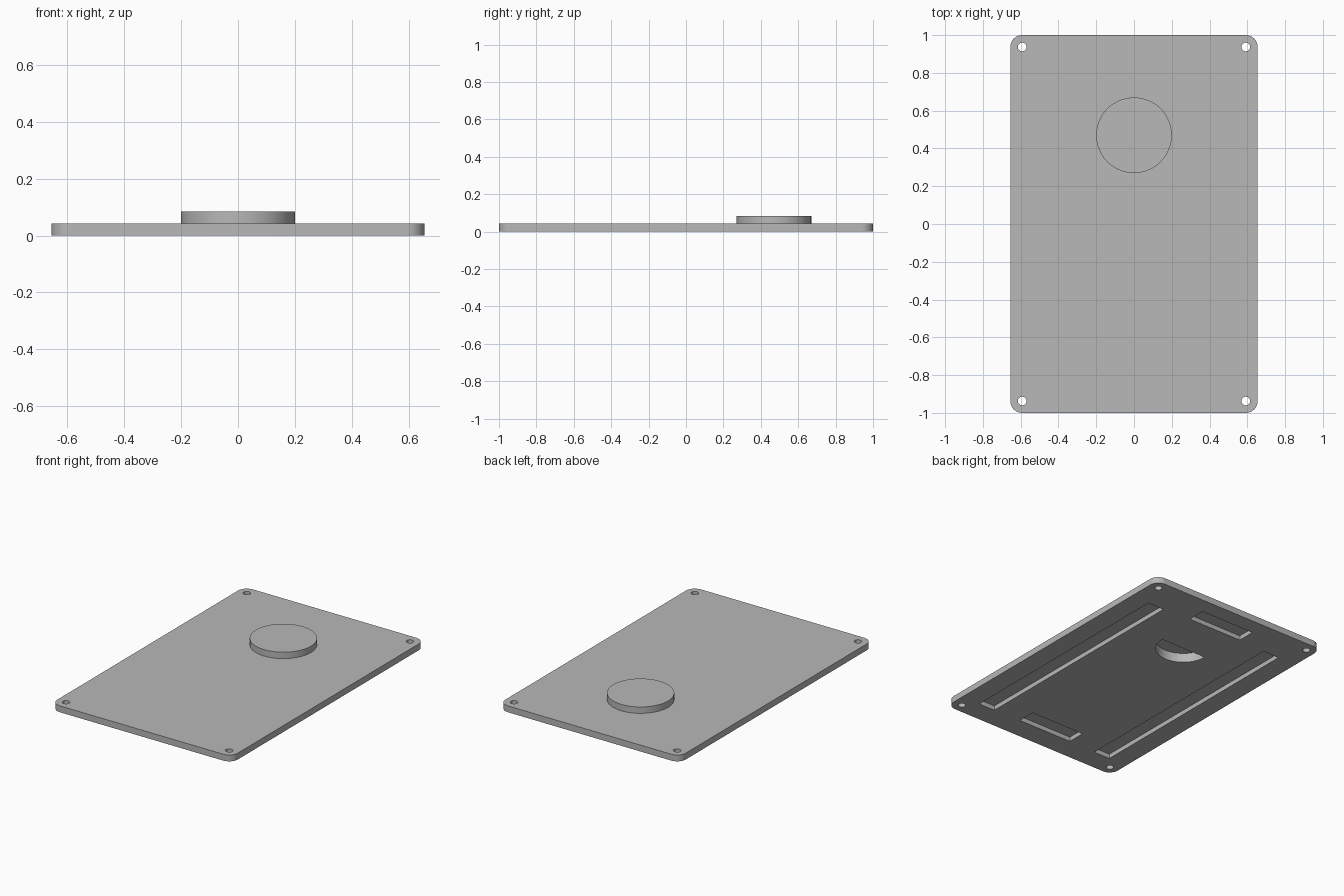
import bpy
import bmesh
from math import cos, sin, pi, radians

cube = bpy.data.objects.get("Cube")
if cube:
    bpy.data.objects.remove(cube, do_unlink=True)

HALF_X, HALF_Y, THICK = 0.655, 1.0, 0.042
CORNER, HOLE_R = 0.063, 0.023
BOSS_Y, BOSS_R, BOSS_TOP = 0.47, 0.2, 0.084
SLOT_DEPTH, POCKET_DEPTH = 0.03, 0.062

grey = bpy.data.materials.new("plain grey")
grey.use_nodes = True
colour = (0.48, 0.48, 0.48, 1)
grey.diffuse_color = colour
grey.node_tree.nodes["Principled BSDF"].inputs["Base Color"].default_value = colour


def arc(cx, cy, r, start, end, steps):
    """Points along an arc, both ends included."""
    return [(cx + r * cos(start + (end - start) * i / steps),
             cy + r * sin(start + (end - start) * i / steps))
            for i in range(steps + 1)]


def circle(cx, cy, r, steps):
    return arc(cx, cy, r, 0, 2 * pi, steps)[:-1]


def rect(x0, x1, y0, y1):
    return [(x0, y0), (x1, y0), (x1, y1), (x0, y1)]


def prism(name, outline, z0, z1):
    """Solid made by raising a closed outline from z0 to z1."""
    bm = bmesh.new()
    face = bm.faces.new([bm.verts.new((x, y, z0)) for x, y in outline])
    raised = bmesh.ops.extrude_face_region(bm, geom=[face])["geom"]
    top = [v for v in raised if isinstance(v, bmesh.types.BMVert)]
    bmesh.ops.translate(bm, verts=top, vec=(0, 0, z1 - z0))
    bmesh.ops.recalc_face_normals(bm, faces=bm.faces)
    mesh = bpy.data.meshes.new(name)
    bm.to_mesh(mesh)
    bm.free()
    mesh.materials.append(grey)
    obj = bpy.data.objects.new(name, mesh)
    bpy.context.collection.objects.link(obj)
    return obj


def combine(body, tool, operation):
    """Apply a boolean and remove the tool."""
    tool.hide_render = True
    mod = body.modifiers.new(tool.name, "BOOLEAN")
    mod.operation = operation
    mod.solver = "EXACT"
    mod.object = tool
    bpy.context.view_layer.objects.active = body
    bpy.ops.object.modifier_apply(modifier=mod.name)
    bpy.data.objects.remove(tool, do_unlink=True)


# Plate with rounded corners
outline = []
for i, (sx, sy) in enumerate([(1, 1), (-1, 1), (-1, -1), (1, -1)]):
    outline += arc(sx * (HALF_X - CORNER), sy * (HALF_Y - CORNER), CORNER,
                   i * pi / 2, (i + 1) * pi / 2, 10)
plate = prism("cover_plate", outline, 0, THICK)

# Round boss on top
boss = prism("round_boss", circle(0, BOSS_Y, BOSS_R, 64), THICK / 2, BOSS_TOP)
combine(plate, boss, "UNION")

# Half-round pocket running up into the boss
pocket = arc(0, BOSS_Y, 0.17, pi, 2 * pi, 32)
combine(plate, prism("half_round_pocket", pocket, -0.05, POCKET_DEPTH), "DIFFERENCE")

# Long and short slots in the underside
slots = [rect(0.4, 0.52, -0.855, 0.757), rect(-0.52, -0.4, -0.855, 0.757),
         rect(-0.2, 0.2, 0.77, 0.89), rect(-0.2, 0.2, -0.85, -0.73)]
for slot in slots:
    combine(plate, prism("slot", slot, -0.05, SLOT_DEPTH), "DIFFERENCE")

# Screw holes through the corners
for sx in (-1, 1):
    for sy in (-1, 1):
        hole = circle(sx * (HALF_X - CORNER), sy * (HALF_Y - CORNER), HOLE_R, 24)
        combine(plate, prism("screw_hole", hole, -0.05, 0.1), "DIFFERENCE")

bpy.ops.object.select_all(action="DESELECT")
plate.select_set(True)
bpy.context.view_layer.objects.active = plate
bpy.ops.object.shade_smooth_by_angle(angle=radians(30))
